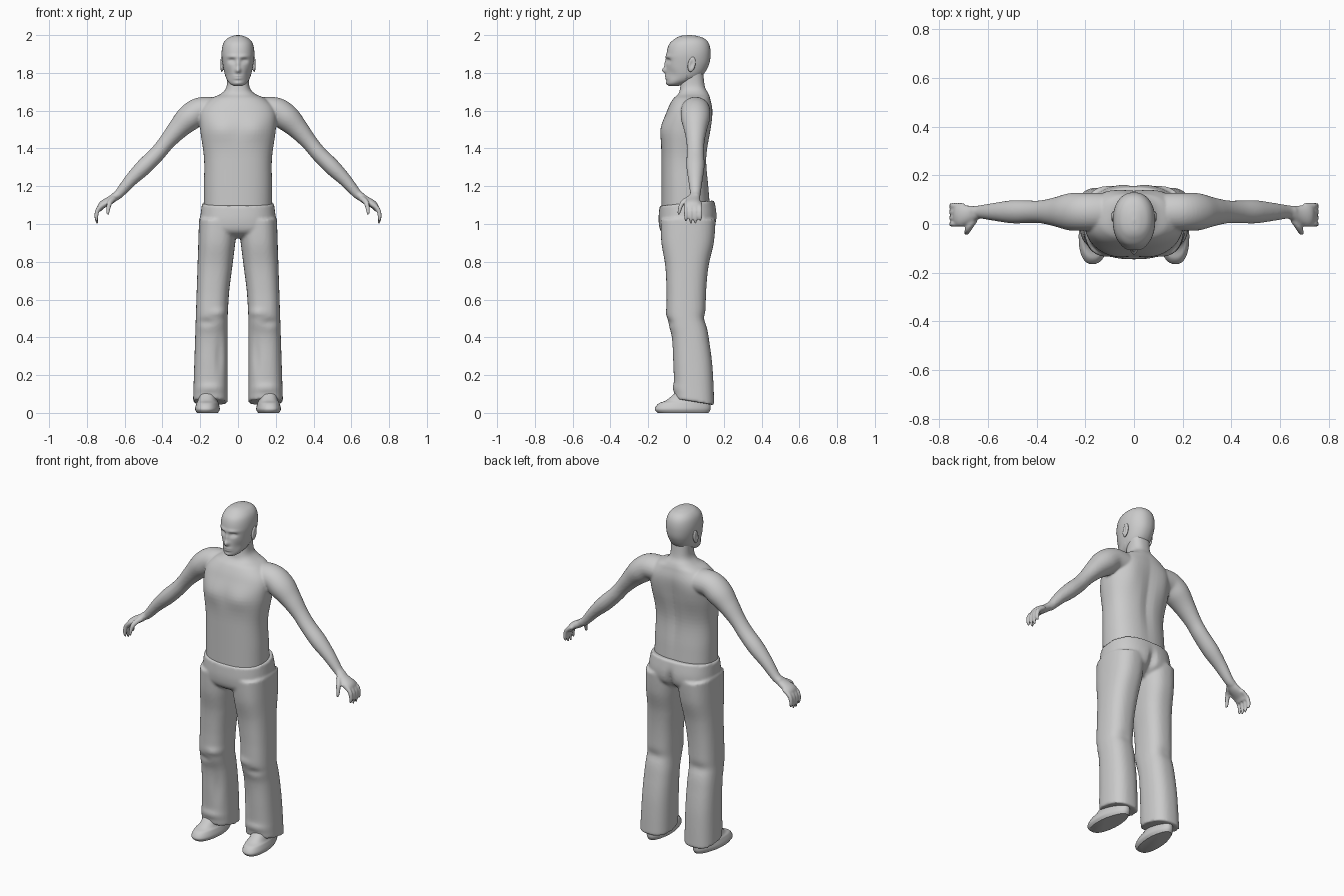
import bpy, bmesh, math
from mathutils import Matrix, Vector

if "Cube" in bpy.data.objects:
    bpy.data.objects.remove(bpy.data.objects["Cube"])

SIDES = {"left": 1, "right": -1}
shade = (.6, .6, .6, 1)
grey = bpy.data.materials.new("plain grey")
grey.use_nodes = True
grey.diffuse_color = shade
grey.node_tree.nodes["Principled BSDF"].inputs["Base Color"].default_value = shade


def spline(keys, position):
    """Catmull-Rom value between keys."""
    index = min(int(position), len(keys) - 2)
    t = position - index
    last = len(keys) - 1
    neighbours = [keys[max(0, min(last, index + step))] for step in (-1, 0, 1, 2)]
    result = []
    for before, start, end, after in zip(*neighbours):
        leave, arrive = (end - before) / 2, (after - start) / 2
        ease = t * t * (3 - 2 * t)
        result.append(start + (end - start) * ease
                      + leave * t * (1 - t) ** 2 - arrive * t * t * (1 - t))
    return result


def signed_power(value, exponent):
    return math.copysign(abs(value) ** exponent, value)


def loft(bm, keys, side=1, power=2, sides=32, steps=6):
    """Skin of superellipse rings; keys are x, y, z, half width, half depth."""
    count = (len(keys) - 1) * steps
    rows = [spline(keys, i / steps) for i in range(count + 1)]
    rings = []
    for i, (x, y, z, wide, deep) in enumerate(rows):
        before, after = rows[max(i - 1, 0)], rows[min(i + 1, count)]
        along = Vector((after[0] - before[0], 0, after[2] - before[2])).normalized()
        across = Vector((along.z, 0, -along.x))
        ring = []
        for k in range(sides):
            angle = math.tau * k / sides
            point = Vector((x, y, z))
            point += across * wide * signed_power(math.cos(angle), 2 / power)
            point.y += deep * signed_power(math.sin(angle), 2 / power)
            point.x *= side
            ring.append(bm.verts.new(point))
        rings.append(ring)
    for low, high in zip(rings, rings[1:]):
        for k in range(sides):
            following = (k + 1) % sides
            bm.faces.new((low[k], low[following], high[following], high[k]))
    bm.faces.new(rings[0])
    bm.faces.new(rings[-1])
    return [vert for ring in rings for vert in ring]


def section(z, inner, outer, front, back):
    """Loft key from the x range and y range at one height."""
    return ((inner + outer) / 2, (front + back) / 2, z, (outer - inner) / 2, (back - front) / 2)


def centred(rows):
    return [section(z, -half, half, front, back) for z, half, front, back in rows]


def bump(verts, x, z, width, height, push, facing=-1):
    """Soft push along y on the front or back, mirrored when off centre."""
    for vert in verts:
        if vert.co.y * facing > 0:
            distance = ((abs(vert.co.x) - x) / width) ** 2 + ((vert.co.z - z) / height) ** 2
            vert.co.y += facing * push * math.exp(-distance)


def finish(name, bm, voxel=0):
    bmesh.ops.recalc_face_normals(bm, faces=bm.faces)
    mesh = bpy.data.meshes.new(name)
    bm.to_mesh(mesh)
    bm.free()
    mesh.materials.append(grey)
    mesh.shade_smooth()
    part = bpy.data.objects.new(name, mesh)
    bpy.context.collection.objects.link(part)
    if voxel:
        fuse = part.modifiers.new("fuse", "REMESH")
        fuse.mode, fuse.voxel_size, fuse.use_smooth_shade = "VOXEL", voxel, True
        soften = part.modifiers.new("soften", "SMOOTH")
        soften.iterations = 4
    return part


# Torso and neck
bm = bmesh.new()
torso = loft(bm, centred([
    (1.06, .18, -.13, .13), (1.2, .18, -.13, .12), (1.35, .18, -.13, .11),
    (1.5, .2, -.13, .13), (1.6, .2, -.1, .14), (1.66, .15, -.07, .13),
    (1.69, .09, -.04, .12), (1.73, .06, -.03, .1), (1.82, .06, -.02, .09),
]), power=2.4, sides=64)
bump(torso, .09, 1.5, .07, .06, .01)
bump(torso, .12, 1.54, .06, .1, .01, facing=1)
bump(torso, 0, 1.4, .03, .2, -.01, facing=1)

# Arms, from inside the shoulder to the wrist: x, z, thickness
arm_line = [(.12, 1.6, .07), (.2, 1.6, .07), (.26, 1.56, .07), (.32, 1.5, .055),
            (.38, 1.43, .043), (.43, 1.37, .042), (.5, 1.3, .043), (.57, 1.23, .034),
            (.63, 1.16, .025), (.66, 1.14, .022)]
arm = [(x, .05, z, thick, thick * 1.1) for x, z, thick in arm_line]
palm = [(.62, .05, 1.17, .02, .02), (.67, .04, 1.13, .022, .035),
        (.72, .035, 1.1, .02, .046), (.735, .035, 1.07, .01, .04)]


def finger(bm, path, radius, side):
    """Tube that narrows to a rounded tip."""
    last = len(path) - 1
    keys = [(*point, *[radius * (1 - (i / last) ** 4 / 2)] * 2) for i, point in enumerate(path)]
    loft(bm, keys, side, sides=12)


for side in SIDES.values():
    loft(bm, arm, side)
    loft(bm, palm, side)
    for number in range(4):
        y = .025 * number
        tip = 1 + .007 * (number - 1.4) ** 2
        finger(bm, [(.7, y, 1.11), (.74, y, 1.08), (.75, y, 1.04), (.745, y, tip)], .012, side)
    finger(bm, [(.65, .02, 1.14), (.68, -.02, 1.11), (.69, -.04, 1.05)], .015, side)
finish("torso_and_arms", bm, voxel=.006)

# Head
bm = bmesh.new()
head = loft(bm, centred([
    (1.73, .02, -.09, -.04), (1.745, .045, -.1, 0), (1.78, .066, -.104, .08),
    (1.84, .08, -.104, .12), (1.9, .087, -.103, .13), (1.95, .08, -.09, .123),
    (1.98, .06, -.06, .1), (1.995, .03, -.03, .06), (2, .005, .01, .02),
]), power=2.2, sides=96, steps=10)
nose, bridge = (0, 1.813, .014, .015, .022), (0, 1.845, .01, .025, .01)
socket, eye = (.033, 1.865, .018, .012, -.014), (.033, 1.861, .01, .005, .005)
brow, cheek = (.03, 1.886, .03, .01, .006), (.055, 1.79, .02, .03, -.01)
lips, mouth = (0, 1.777, .024, .012, .01), (0, 1.777, .02, .003, -.007)
chin = (0, 1.745, .02, .01, .006)
for feature in (nose, bridge, socket, eye, brow, cheek, lips, mouth, chin):
    bump(head, *feature)
finish("head", bm)

# Ears: flat tilted ovals with a hollow in the outer face
for label, side in SIDES.items():
    bm = bmesh.new()
    bmesh.ops.create_uvsphere(bm, u_segments=24, v_segments=16, radius=1)
    for vert in bm.verts:
        hollow = math.exp(-4 * (vert.co.y ** 2 + vert.co.z ** 2))
        vert.co.x -= .8 * hollow * (vert.co.x > 0)
        vert.co = Vector((vert.co.x * .011 * side, vert.co.y * .02, vert.co.z * .04))
    bm.transform(Matrix.Translation((.085 * side, .03, 1.845)) @ Matrix.Rotation(-.2, 4, "X"))
    finish(label + "_ear", bm)

# Trousers: hips fused with two loose legs
bm = bmesh.new()
hips = loft(bm, centred([
    (1.11, .19, -.14, .15), (1.03, .2, -.145, .163), (.97, .2, -.13, .15), (.93, .12, -.07, .09),
]), power=2.5, sides=64)
bump(hips, 0, .98, .02, .06, -.025, facing=1)
for vert in hips:
    vert.co.z += vert.co.y / 10

# Each leg hangs away from the middle and widens to the cuff: z, front, back
leg_line = [(1.02, -.135, .157), (.9, -.13, .147), (.78, -.11, .12), (.65, -.103, .107),
            (.5, -.1, .105), (.4, -.075, .12), (.25, -.067, .14), (.06, -.06, .15)]
leg_keys = [section(z, min(.055, .125 * (1.02 - z)), .24 - .033 * z, front, back)
            for z, front, back in leg_line]
for side in SIDES.values():
    leg = loft(bm, leg_keys, side, power=2.5, sides=48, steps=12)
    # Cloth folds at the knee, shin and back of the knee
    bump(leg, .09, .53, .05, .02, .01)
    bump(leg, .17, .48, .04, .02, -.01)
    bump(leg, .1, .3, .02, .1, -.01)
    bump(leg, .15, .12, .07, .02, .01)
    bump(leg, .15, .5, .07, .03, -.01, facing=1)
    # Cuffs ride up over the shoe
    for vert in leg:
        vert.co.z -= (vert.co.y - .03) / 5 * max(0, 1 - 3 * vert.co.z)
finish("trousers", bm, voxel=.008)

# Shoes: rounded toe, flat sole
shoe_keys = [section(z, .095 + inset, .225 - inset, front, back) for z, inset, front, back in [
    (0, .01, -.15, .12), (.02, 0, -.165, .13), (.05, .007, -.145, .13),
    (.07, .014, -.1, .125), (.13, .02, -.03, .11)]]
for label, side in SIDES.items():
    bm = bmesh.new()
    middle = .16 * side
    for vert in loft(bm, shoe_keys, side, power=2.4, sides=40):
        # Narrow the heel and turn the toe slightly outwards
        heel = max(0, vert.co.y)
        vert.co.x = middle + (vert.co.x - middle) * (1 - 2 * heel) - side * vert.co.y / 16
    shoe = finish(label + "_shoe", bm)
    shoe.data.set_sharp_from_angle(angle=math.radians(50))
